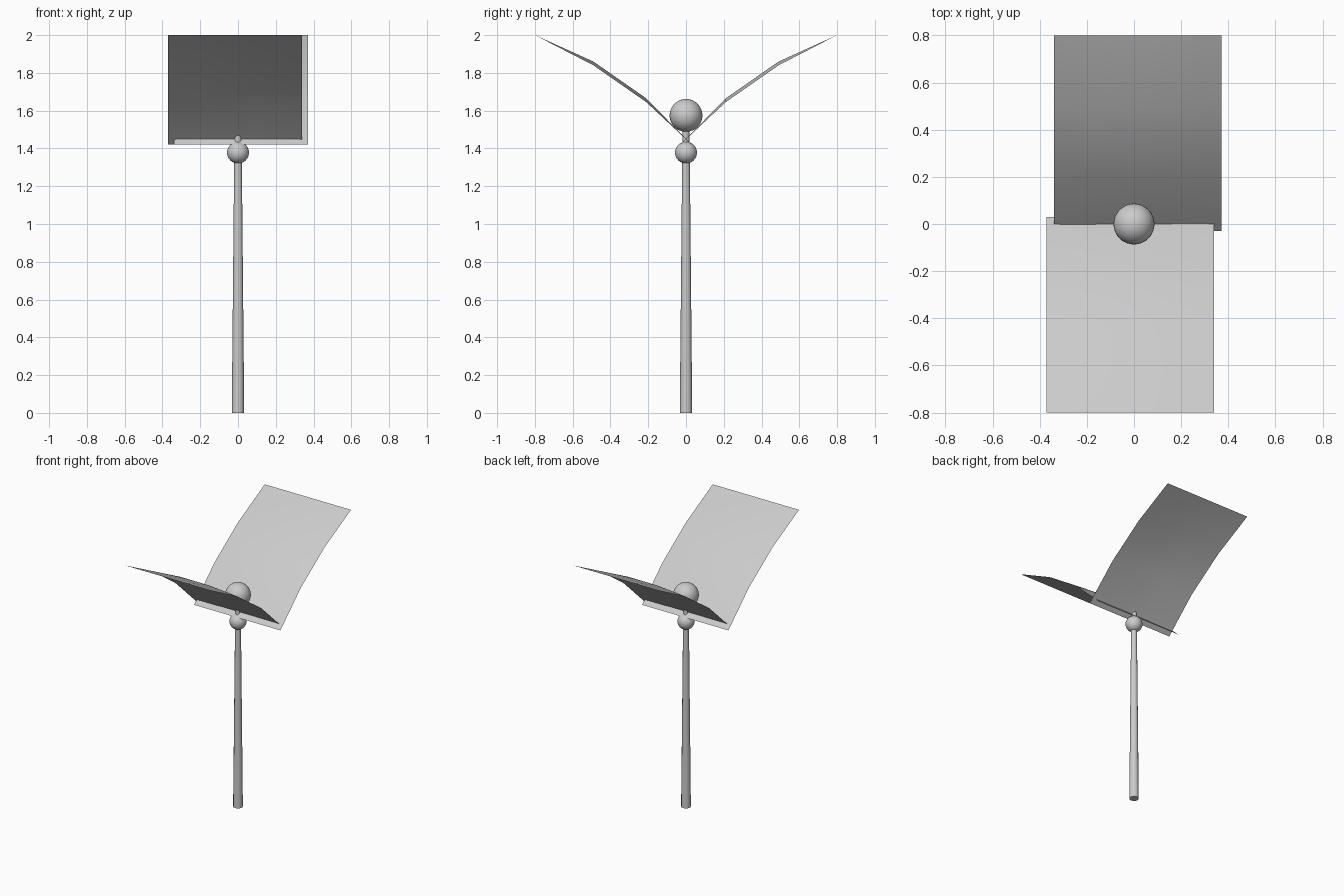
import bpy, bmesh, math
from mathutils import Matrix

cube = bpy.data.objects.get("Cube")
if cube:
    bpy.data.objects.remove(cube, do_unlink=True)

grey = bpy.data.materials.new("light_grey")
grey.use_nodes = True
colour = (0.6, 0.6, 0.6, 1)
grey.diffuse_color = colour
grey.node_tree.nodes["Principled BSDF"].inputs["Base Color"].default_value = colour


def finish(name, bm, sharp_angle=40):
    """Turn a bmesh into a smooth-shaded object with the shared material."""
    mesh = bpy.data.meshes.new(name)
    bm.to_mesh(mesh)
    bm.free()
    mesh.materials.append(grey)
    obj = bpy.data.objects.new(name, mesh)
    bpy.context.collection.objects.link(obj)
    bpy.ops.object.select_all(action="DESELECT")
    obj.select_set(True)
    bpy.context.view_layer.objects.active = obj
    bpy.ops.object.shade_smooth_by_angle(angle=math.radians(sharp_angle))


def rod(name, z0, z1, r0, r1, sides=12):
    bm = bmesh.new()
    bmesh.ops.create_cone(bm, cap_ends=True, segments=sides, radius1=r0, radius2=r1,
                          depth=z1 - z0, matrix=Matrix.Translation((0, 0, (z0 + z1) / 2)))
    finish(name, bm)


def ball(name, z, radius):
    bm = bmesh.new()
    bmesh.ops.create_uvsphere(bm, u_segments=32, v_segments=16, radius=radius,
                              matrix=Matrix.Translation((0, 0, z)))
    finish(name, bm)


def panel(name, side):
    """Curved sheet, slightly domed across its width; side turns it half round."""
    profile = [(-0.03, 1.42, 0), (0.21, 1.645, 0.02), (0.49, 1.84, 0.02), (0.8, 2.0, 0)]
    columns = [(-0.34, 0), (-0.105, 1), (0.135, 1), (0.37, 0)]
    bm = bmesh.new()
    rows = [[bm.verts.new((side * x, side * y, z + dome * bulge)) for x, bulge in columns]
            for y, z, dome in profile]
    for low, high in zip(rows, rows[1:]):
        for i in range(len(columns) - 1):
            bm.faces.new((low[i], low[i + 1], high[i + 1], high[i]))
    finish(name, bm)


# Post, lower joint, thin stem and top ball
rod("post", 0, 1.37, 0.033, 0.02)
ball("joint_ball", 1.378, 0.058)
rod("stem", 1.38, 1.56, 0.018, 0.018)
ball("top_ball", 1.575, 0.087)

# Pair of crossing curved panels
panel("back_panel", 1)
panel("front_panel", -1)
